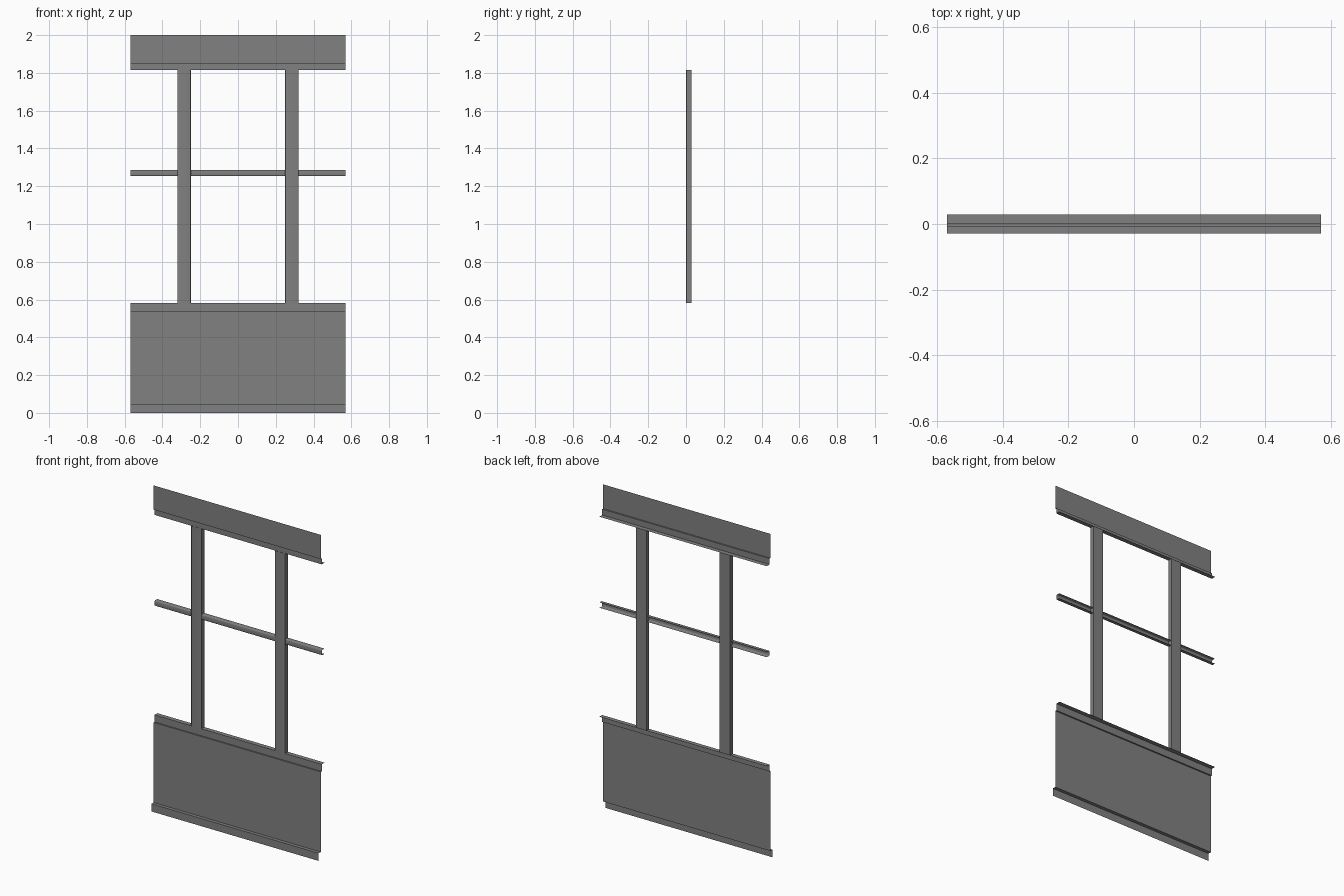
import bpy, bmesh, math
from mathutils import Vector

if "Cube" in bpy.data.objects:
    bpy.data.objects.remove(bpy.data.objects["Cube"])

HALF = 0.57            # half width of the sheets
FRONT, LIP, BACK, BASE = -0.008, 0.001, 0.029, -0.029   # sheet depths in y

# Dark grey metal
metal = bpy.data.materials.new("dark_grey_metal")
metal.diffuse_color = (0.22, 0.22, 0.22, 1)
metal.use_nodes = True
metal.node_tree.nodes["Principled BSDF"].inputs["Base Color"].default_value = metal.diffuse_color


def sweep(name, profile, start, span, smooth=False):
    """Open sheet-metal profile swept along a straight span."""
    bm = bmesh.new()
    start, span = Vector(start), Vector(span)
    rows = [(bm.verts.new(start + Vector(p)), bm.verts.new(start + span + Vector(p)))
            for p in profile]
    for a, b in zip(rows, rows[1:]):
        bm.faces.new((a[0], a[1], b[1], b[0]))
    bmesh.ops.remove_doubles(bm, verts=bm.verts, dist=1e-5)
    me = bpy.data.meshes.new(name)
    bm.to_mesh(me)
    bm.free()
    me.materials.append(metal)
    ob = bpy.data.objects.new(name, me)
    bpy.context.collection.objects.link(ob)
    if smooth:
        bpy.ops.object.select_all(action='DESELECT')
        ob.select_set(True)
        bpy.context.view_layer.objects.active = ob
        bpy.ops.object.shade_smooth_by_angle(angle=math.radians(35))
    return ob


def channel(half, y0, y1, r, closed=False):
    """Folded section with rounded front corners, back open or closed."""
    side = [(half, y1)] + [(half - r + r * math.cos(a), y0 + r - r * math.sin(a))
                           for a in [math.radians(d) for d in (0, 30, 60, 90)]]
    ring = side + [(-u, y) for u, y in reversed(side)]
    return ring + ring[:1] if closed else ring


def along_x(name, points, smooth=False):
    return sweep(name, [(0, y, z) for y, z in points], (-HALF, 0, 0), (2 * HALF, 0, 0), smooth)


# Upper sheet: face, small step back, then a flange resting on the posts
along_x("upper_panel", [(FRONT, 2.0), (FRONT, 1.851), (LIP, 1.851), (LIP, 1.815), (BACK, 1.815)])

# Lower sheet: top flange, step, face and forward drip skirt
along_x("lower_panel", [(BACK, 0.583), (LIP, 0.583), (LIP, 0.54), (FRONT, 0.54),
                        (FRONT, 0.047), (BASE, 0.047), (BASE, 0.0)])

# Upright posts between the flanges
for label, x in (("left", -0.285), ("right", 0.285)):
    sec = channel(0.0355, 0.0, 0.028, 0.004, closed=True)
    sweep(label + "_post", [(u, y, 0) for u, y in sec], (x, 0, 0.583), (0, 0, 1.232), True)

# Horizontal middle rail passing through the posts
along_x("middle_rail", [(y, 1.27 + u) for u, y in channel(0.0165, 0.003, 0.027, 0.005)], True)
